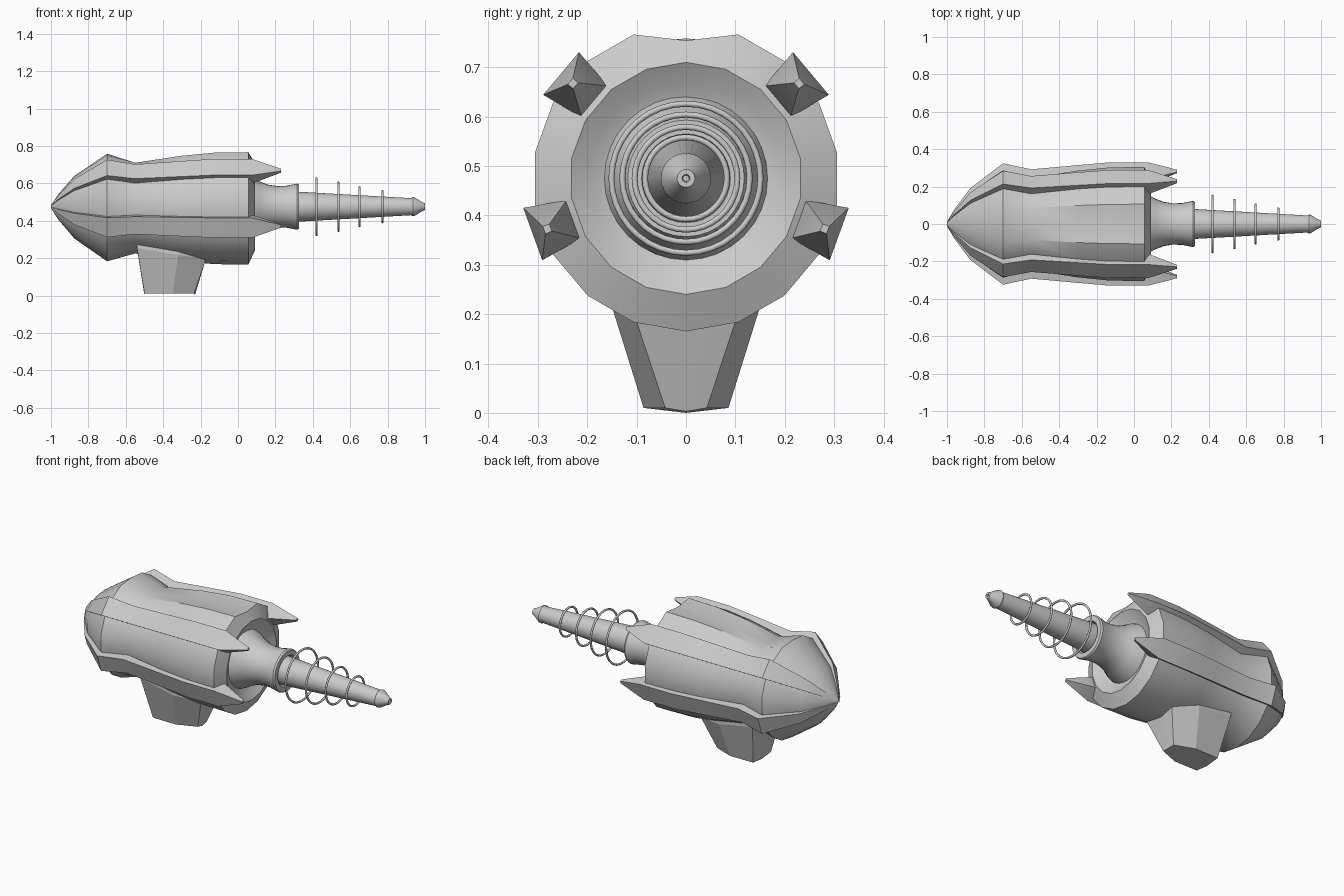
import bpy, bmesh
from math import sin, cos, radians, pi

if "Cube" in bpy.data.objects:
    bpy.data.objects.remove(bpy.data.objects["Cube"])

AXIS_Z = 0.475


def finish(name, verts, faces, angle=30):
    bm = bmesh.new()
    vs = [bm.verts.new(v) for v in verts]
    for f in faces:
        bm.faces.new([vs[i] for i in f])
    bmesh.ops.remove_doubles(bm, verts=bm.verts, dist=1e-5)
    bmesh.ops.recalc_face_normals(bm, faces=bm.faces)
    me = bpy.data.meshes.new(name)
    bm.to_mesh(me)
    bm.free()
    ob = bpy.data.objects.new(name, me)
    bpy.context.collection.objects.link(ob)
    bpy.ops.object.select_all(action='DESELECT')
    ob.select_set(True)
    bpy.context.view_layer.objects.active = ob
    bpy.ops.object.shade_smooth_by_angle(angle=radians(angle))
    return ob


def polar(x, r, deg):
    a = radians(deg)
    return (x, r * cos(a), AXIS_Z + r * sin(a))


def loft(name, sections, angle=30):
    n = len(sections[0])
    verts = [v for s in sections for v in s]
    faces = [(k * n + i, k * n + (i + 1) % n, (k + 1) * n + (i + 1) % n, (k + 1) * n + i)
             for k in range(len(sections) - 1) for i in range(n)]
    faces += [tuple(range(n)), tuple(range(len(verts) - n, len(verts)))]
    return finish(name, verts, faces, angle)


def lathe(name, profile, sides, angle=30):
    return loft(name, [[polar(x, r, 90 + 360 * i / sides) for i in range(sides)]
                       for x, r in profile], angle)


# 18-sided shell with a shallow groove along the top and a dished front
hull = [(-1, .008), (-.96, .07), (-.875, .17), (-.70, .292), (-.55, .25),
        (-.30, .29), (-.13, .307), (.055, .31)]
dish = [(.09, .235), (.065, .195), (.04, .14)]
sections = []
for x, r in hull + dish:
    groove = .9 if -.6 < x < .06 else (.97 if x < -.6 else 1)
    sections.append([polar(x, r * (groove if i == 0 else 1), 90 + 20 * i) for i in range(18)])
loft("body_shell", sections)

# four raised ribs following the shell and ending in forward spikes
rib = [(-1, .004, .012), (-.96, .05, .08), (-.875, .14, .195), (-.70, .24, .33),
       (-.55, .22, .297), (-.30, .24, .32), (-.13, .245, .335), (.075, .245, .335)]
for name, mid in (("upper_left_rib", 40), ("upper_right_rib", 140),
                  ("lower_left_rib", -20), ("lower_right_rib", 200)):
    secs = [[polar(x, ri, mid - 9.7), polar(x, ro, mid - 9.7),
             polar(x, ro, mid + 9.7), polar(x, ri, mid + 9.7)] for x, ri, ro in rib]
    secs.append([polar(.23, r, mid + d) for r, d in
                 ((.292, -1.5), (.306, -1.5), (.306, 1.5), (.292, 1.5))])
    loft(name, secs, 20)

# flared neck in front of the shell
lathe("barrel_neck", [(.02, .175), (.07, .16), (.11, .137), (.16, .118), (.21, .11),
                      (.26, .112), (.295, .119), (.315, .123), (.325, .118),
                      (.325, .09), (.30, .082)], 32)

# tapered barrel and pointed tip
lathe("barrel", [(.28, .082), (.34, .079), (.935, .045)], 32)
lathe("barrel_tip", [(.925, .045), (.935, .051), (.945, .049), (.985, .024),
                     (1, .018), (1, .008), (.99, .006)], 24)

# floating rings around the barrel
for k, (x, r) in enumerate([(.42, .151), (.537, .129), (.65, .104), (.772, .083)]):
    bpy.ops.mesh.primitive_torus_add(location=(x, 0, AXIS_Z), rotation=(0, pi / 2, 0),
                                     major_radius=r, minor_radius=.006,
                                     major_segments=36, minor_segments=8)
    bpy.context.object.name = f"barrel_ring_{k + 1}"
    bpy.ops.object.shade_smooth_by_angle(angle=radians(60))

# faceted grip under the shell
top = [(-.17, 0, .20), (-.17, .105, .20), (-.32, .15, .215), (-.54, .145, .255), (-.54, 0, .25)]
bottom = [(-.23, 0, .003), (-.235, .042, .01), (-.35, .086, .01), (-.50, .085, .01), (-.50, 0, 0)]


def full_outline(half):
    return half + [(x, -y, z) for x, y, z in reversed(half[1:-1])]


loft("grip", [[(x, y, z + .06) for x, y, z in full_outline(top)],
              full_outline(top), full_outline(bottom)], 15)
